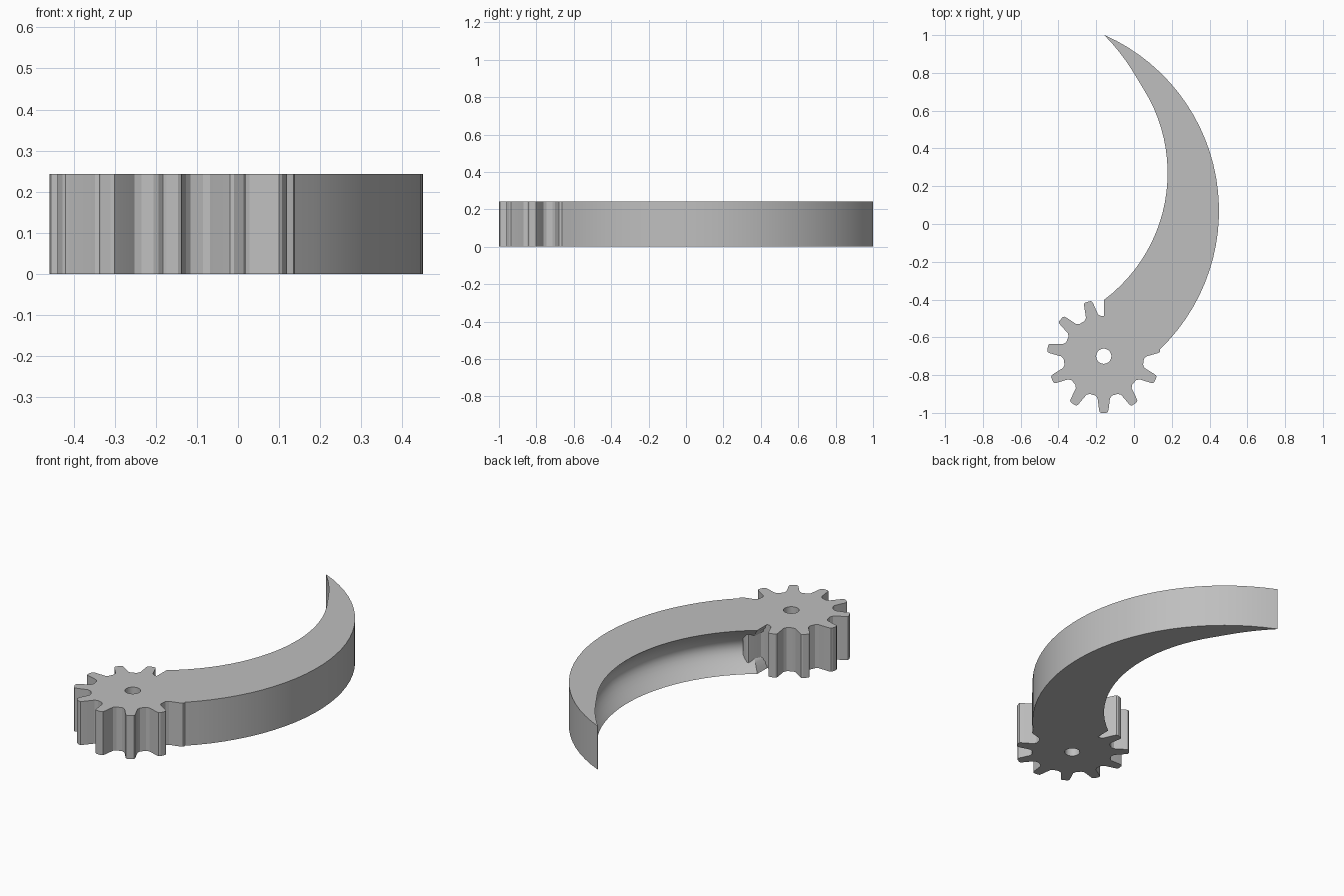
import bpy, bmesh, math
from mathutils import Vector

H = 0.243                       # thickness of the whole part
HUB = Vector((-0.16, -0.70))    # gear centre

cube = bpy.data.objects.get("Cube")
if cube:
    bpy.data.objects.remove(cube, do_unlink=True)

grey = bpy.data.materials.new("plain grey")
grey.use_nodes = True
colour = (0.52, 0.52, 0.52, 1)
grey.diffuse_color = colour
grey.node_tree.nodes["Principled BSDF"].inputs["Base Color"].default_value = colour


def finish(bm, name):
    bmesh.ops.remove_doubles(bm, verts=bm.verts, dist=1e-5)
    bmesh.ops.recalc_face_normals(bm, faces=bm.faces)
    mesh = bpy.data.meshes.new(name)
    bm.to_mesh(mesh)
    bm.free()
    mesh.materials.append(grey)
    ob = bpy.data.objects.new(name, mesh)
    bpy.context.collection.objects.link(ob)
    bpy.ops.object.select_all(action='DESELECT')
    ob.select_set(True)
    bpy.context.view_layer.objects.active = ob
    bpy.ops.object.shade_smooth_by_angle(angle=math.radians(32))


def loft(bm, loops, closed):
    """Skin matching closed loops of points."""
    rows = [[bm.verts.new(p) for p in loop] for loop in loops]
    pairs = list(zip(rows, rows[1:])) + ([(rows[-1], rows[0])] if closed else [])
    for a, b in pairs:
        n = len(a)
        for i in range(n):
            j = (i + 1) % n
            bm.faces.new((a[i], a[j], b[j], b[i]))
    return rows


def polar(centre, radius, degrees):
    t = math.radians(degrees)
    return Vector(centre) + radius * Vector((math.cos(t), math.sin(t)))


# Gear: one tooth outline repeated round the hub, with a bored centre
TEETH = 11
half = [(0.045, 0.208), (0.033, 0.222), (0.025, 0.283), (0.022, 0.295), (0.014, 0.3)]
tooth = [(-u, r) for u, r in half] + [(u, r) for u, r in reversed(half)]
columns = []
for k in range(TEETH):
    a = math.radians(-90 + 360 * k / TEETH)
    out = Vector((math.cos(a), math.sin(a)))
    side = Vector((-out.y, out.x))
    for u, r in tooth:
        offset = out * r + side * u
        rim, bore = HUB + offset, HUB + offset.normalized() * 0.04
        columns.append([(*rim, 0), (*rim, H), (*bore, H), (*bore, 0)])
bm = bmesh.new()
loft(bm, columns, True)
finish(bm, "gear")

# Blade: crescent arm with a hollowed inner face, tapering to a sharp tip
STEPS, ROWS = 28, 12


def section(outer, inner, depth):
    way = (outer - inner).normalized()
    pts = [(*outer, 0), (*outer, H)]
    for i in range(ROWS + 1):
        f = i / ROWS
        p = inner + way * depth * math.sin(math.pi * f)
        pts.append((*p, H * (1 - f)))
    return pts


# root section buried in the gear
loops = [section(Vector((0.04, -0.67)), Vector((-0.16, -0.56)), 0)]
for i in range(STEPS + 1):
    t = i / STEPS
    outer = polar((-0.567, 0.07), 1.017, -46.5 + 112.6 * t)
    flare = 0.048 * max(0, (t - 0.8) / 0.2) ** 1.3
    inner = polar((-0.66, 0.27), 0.838 + flare, -53.3 + 108.6 * t)
    if i == STEPS:
        inner = outer + Vector((-0.001, -0.001))
    depth = min(0.09, 0.35 * (outer - inner).length)
    loops.append(section(outer, inner, depth))
bm = bmesh.new()
rows = loft(bm, loops, False)
bm.faces.new(rows[0])
bm.faces.new(rows[-1])
finish(bm, "curved_blade")
